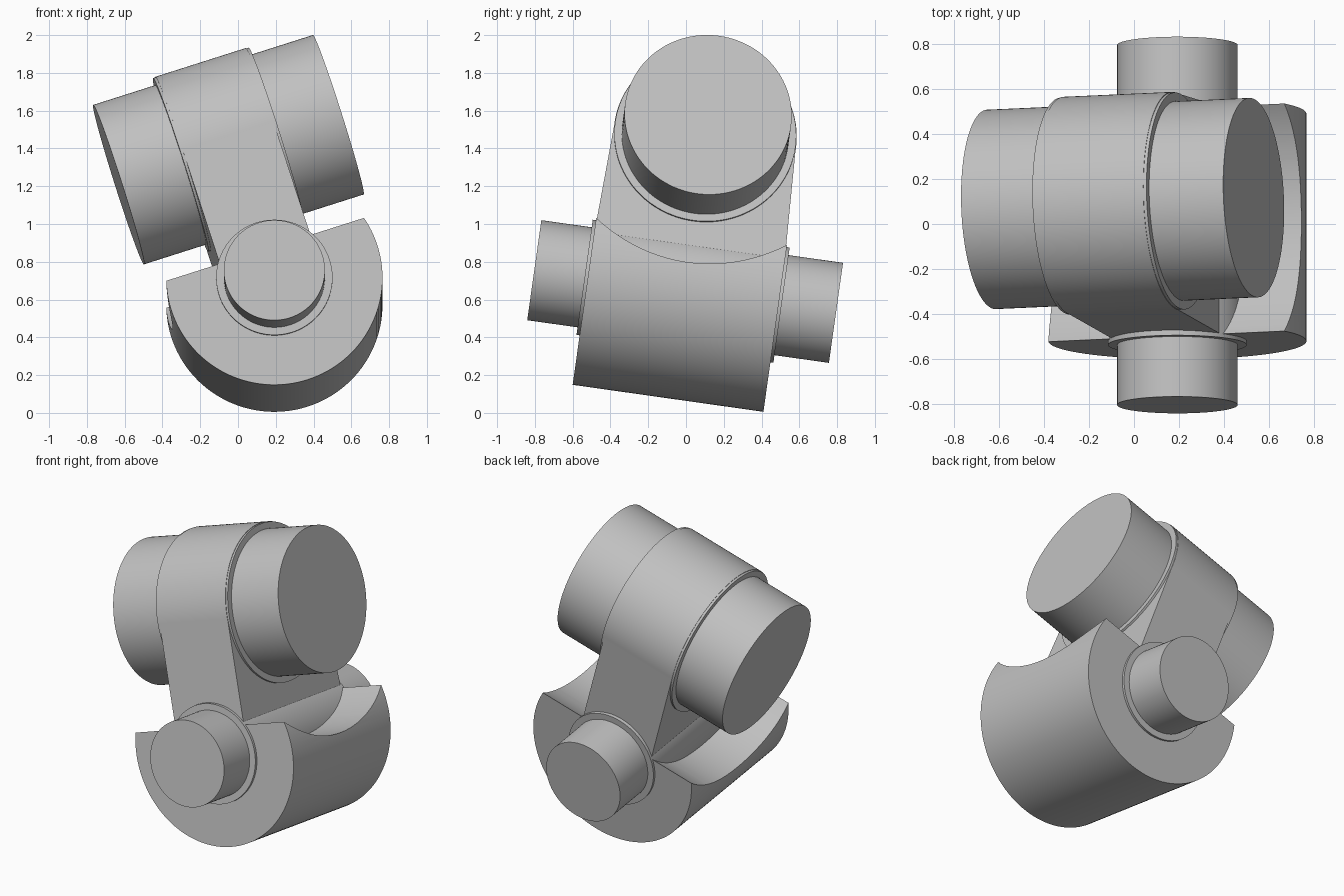
import bpy, bmesh, math
from mathutils import Matrix, Vector

cube = bpy.data.objects.get("Cube")
if cube:
    bpy.data.objects.remove(cube, do_unlink=True)

steel = bpy.data.materials.new("plain_grey")
steel.use_nodes = True
GREY = (0.53, 0.53, 0.53, 1)
steel.diffuse_color = GREY
steel.node_tree.nodes["Principled BSDF"].inputs["Base Color"].default_value = GREY

# Joint frame: v along the lower pin, u along the upper shaft, w up the arm
v = Vector((0, 0.990, -0.140)).normalized()
u = Vector((0.952, 0.041, 0.303))
u = (u - v * u.dot(v)).normalized()
w = u.cross(v)
ORIGIN = Vector((0.1925, -0.015, 0.644))
REACH = 0.795                      # distance between the two axes


def frame(x, y, z, origin):
    m = Matrix((x, y, z)).transposed().to_4x4()
    m.translation = origin
    return m


LOWER = frame(w, u, v, ORIGIN)
UPPER = frame(v, w, u, ORIGIN + w * REACH)


def prism(name, outline, start, end, matrix):
    """Extrude a flat outline along the local z axis of the given frame."""
    bm = bmesh.new()
    face = bm.faces.new([bm.verts.new((x, y, start)) for x, y in outline])
    top = bmesh.ops.extrude_face_region(bm, geom=[face])["geom"]
    moved = [g for g in top if isinstance(g, bmesh.types.BMVert)]
    bmesh.ops.translate(bm, verts=moved, vec=(0, 0, end - start))
    bmesh.ops.recalc_face_normals(bm, faces=bm.faces[:])
    bm.transform(matrix)
    mesh = bpy.data.meshes.new(name)
    bm.to_mesh(mesh)
    bm.free()
    mesh.materials.append(steel)
    obj = bpy.data.objects.new(name, mesh)
    bpy.context.collection.objects.link(obj)
    return obj


def arc(radius, first, last, steps):
    angles = [math.radians(first + (last - first) * i / steps) for i in range(steps + 1)]
    return [(radius * math.cos(a), radius * math.sin(a)) for a in angles]


def cylinder(name, radius, start, end, matrix):
    return prism(name, arc(radius, 0, 360, 128)[:-1], start, end, matrix)


def activate(obj):
    bpy.ops.object.select_all(action="DESELECT")
    obj.select_set(True)
    bpy.context.view_layer.objects.active = obj


# Lower barrel with a concave saddle swept around the upper axis
barrel = cylinder("lower_barrel", 0.5725, -0.51, 0.51, LOWER)
cutter = cylinder("saddle_cutter", 0.815, -1, 1, UPPER)
cutter.hide_render = True
cut = barrel.modifiers.new("saddle", "BOOLEAN")
cut.operation = "DIFFERENCE"
cut.solver = "EXACT"
cut.object = cutter
activate(barrel)
bpy.ops.object.modifier_apply(modifier=cut.name)
bpy.data.objects.remove(cutter, do_unlink=True)

# Arm: round head widening slightly down into the saddle
foot = [(-0.508, 0.2 - REACH), (-0.508, -0.08 - REACH),
        (0.508, -0.08 - REACH), (0.508, 0.2 - REACH)]
arm = prism("arm", arc(0.485, -2, 182, 72) + foot, -0.252, 0.252, UPPER)

# Pins and their thin shoulder washers
parts = [
    barrel, arm,
    cylinder("lower_washer", 0.308, -0.527, 0.526, LOWER),
    cylinder("lower_pin", 0.2675, -0.796, 0.817, LOWER),
    cylinder("upper_washer", 0.482, -0.266, 0.266, UPPER),
    cylinder("upper_shaft", 0.443, -0.611, 0.611, UPPER),
]
for part in parts:
    activate(part)
    bpy.ops.object.shade_smooth_by_angle(angle=math.radians(30))
